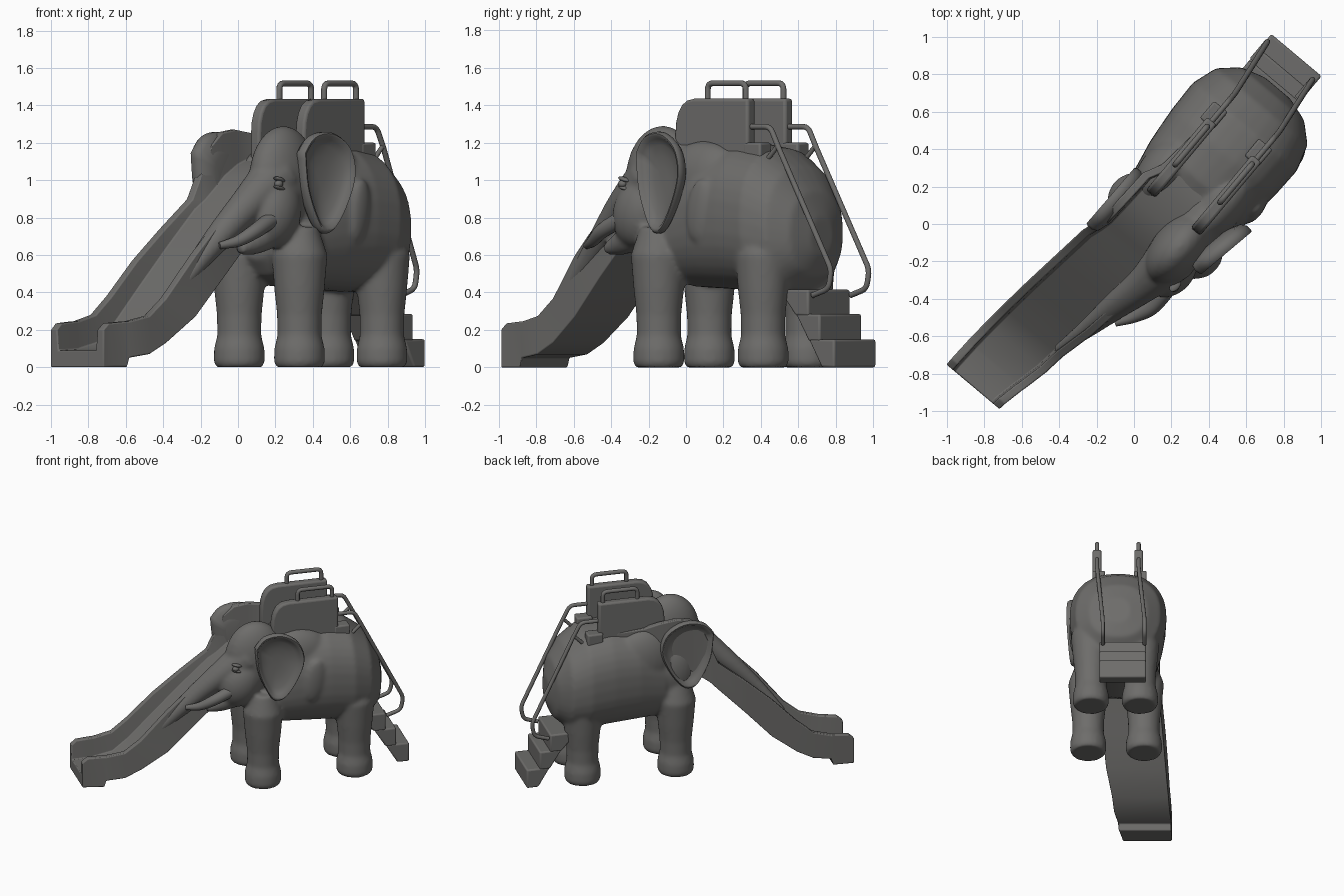
import bpy, bmesh, math
from mathutils import Vector, Matrix

cube = bpy.data.objects.get("Cube")
if cube:
    bpy.data.objects.remove(cube)

grey = bpy.data.materials.new("warm_grey")
grey.use_nodes = True
grey.diffuse_color = (0.155, 0.152, 0.146, 1)
grey.node_tree.nodes["Principled BSDF"].inputs["Base Color"].default_value = grey.diffuse_color

# The whole model runs along one diagonal: a = towards the tail, b = towards the near ear
TURN = Matrix.Rotation(math.radians(50), 3, "Z")


def P(a, b, z):
    return TURN @ Vector((a, -b, z))


def finish(name, bm, bevel=0, angle=40):
    bmesh.ops.recalc_face_normals(bm, faces=bm.faces)
    mesh = bpy.data.meshes.new(name)
    bm.to_mesh(mesh)
    bm.free()
    mesh.materials.append(grey)
    ob = bpy.data.objects.new(name, mesh)
    bpy.context.collection.objects.link(ob)
    bpy.ops.object.select_all(action="DESELECT")
    ob.select_set(True)
    bpy.context.view_layer.objects.active = ob
    if bevel:
        mod = ob.modifiers.new("soft_edges", "BEVEL")
        mod.width, mod.segments, mod.limit_method = bevel, 3, "ANGLE"
        mod.angle_limit = math.radians(35)
    bpy.ops.object.shade_smooth_by_angle(angle=math.radians(angle))
    return ob


def add_loft(bm, rings):
    """Skin closed rings of (a, b, z) points and cap both ends."""
    loops = [[bm.verts.new(P(*p)) for p in ring] for ring in rings]
    for r0, r1 in zip(loops, loops[1:]):
        for i in range(len(r0)):
            j = (i + 1) % len(r0)
            bm.faces.new((r0[i], r0[j], r1[j], r1[i]))
    bm.faces.new(loops[0])
    bm.faces.new(loops[-1])


def oval(n=28, power=1.0):
    pts = []
    for i in range(n):
        c, s = math.cos(math.tau * i / n), math.sin(math.tau * i / n)
        pts.append((math.copysign(abs(c) ** power, c), math.copysign(abs(s) ** power, s)))
    return pts


def add_blob(bm, centre, radii, tilt=0):
    local = Matrix.Rotation(tilt, 3, "Y") @ Matrix.Diagonal(radii)
    made = bmesh.ops.create_uvsphere(bm, u_segments=28, v_segments=18, radius=1)
    for v in made["verts"]:
        v.co = P(*(Vector(centre) + local @ v.co))


def prism(name, outline, b0, b1, bevel):
    """Extrude an (a, z) outline across the width."""
    bm = bmesh.new()
    add_loft(bm, [[(a, b, z) for a, z in outline] for b in (b0, b1)])
    return finish(name, bm, bevel)


def smooth_path(points, steps=6):
    """Interpolate a list of tuples as a Catmull-Rom path."""
    v = [Vector(p) for p in points]
    v = [v[0]] + v + [v[-1]]
    out = []
    for p0, p1, p2, p3 in zip(v, v[1:], v[2:], v[3:]):
        for k in range(steps):
            t = k / steps
            out.append(p1 + (p2 - p0) * t / 2 + (2 * p0 - 5 * p1 + 4 * p2 - p3) * t * t / 2
                       + (3 * p1 - p0 - 3 * p2 + p3) * t ** 3 / 2)
    return out + [v[-1]]


def add_taper(bm, points):
    """Round tapered limb through (a, b, z, radius)."""
    spots = smooth_path([p[:3] for p in points])
    sizes = smooth_path([(p[3], 0, 0) for p in points])
    rings = []
    for i, (c, size) in enumerate(zip(spots, sizes)):
        t = spots[min(i + 1, len(spots) - 1)] - spots[max(i - 1, 0)]
        q = t.to_track_quat("Z", "Y")
        rings.append([c + q @ Vector((x, y, 0)) * size.x for x, y in oval(16)])
    add_loft(bm, rings)


def rail(name, points, radius=0.015):
    """Bent tube with rounded corners."""
    pts = [Vector(p) for p in points]
    path = [pts[0]]
    for p, c, n in zip(pts, pts[1:], pts[2:]):
        r = min(0.035, (p - c).length * 0.45, (n - c).length * 0.45)
        s, e = c + (p - c).normalized() * r, c + (n - c).normalized() * r
        path += [s.lerp(c, t).lerp(c.lerp(e, t), t) for t in (0, 0.25, 0.5, 0.75, 1)]
    path.append(pts[-1])
    rings = []
    for i, c in enumerate(path):
        t = path[min(i + 1, len(path) - 1)] - path[max(i - 1, 0)]
        side = Vector((0, 1, 0))
        up = t.cross(side).normalized()
        rings.append([c + (side * x + up * y) * radius for x, y in oval(10)])
    bm = bmesh.new()
    add_loft(bm, rings)
    return finish(name, bm)


# Elephant: trunk, head, torso and legs fused into one skin
MID = 0.12
bm = bmesh.new()
torso = [(0.0, .12, .58, .84), (.07, .22, .49, .97), (.2, .3, .43, 1.08), (.4, .34, .42, 1.18),
         (.6, .36, .41, 1.2), (.78, .365, .4, 1.17), (.92, .32, .41, 1.07), (1.01, .22, .49, .94),
         (1.05, .09, .6, .8)]
add_loft(bm, [[(a, MID + rb * x, (lo + hi) / 2 + (hi - lo) / 2 * y) for x, y in oval(36, .85)]
              for a, rb, lo, hi in torso])
for a, b in ((.1, .345), (.1, -.075), (.81, .325), (.81, -.045)):
    legs = [(.0, .125), (.03, .137), (.1, .135), (.17, .118), (.28, .12), (.42, .135), (.6, .15), (.75, .1)]
    add_loft(bm, [[(a + r * x, b + r * y, z) for x, y in oval()] for z, r in legs])
# Skull, cheek, neck, shoulders and a fold of skin on the flank
add_blob(bm, (.06, .265, 1.0), (.23, .14, .29))
add_blob(bm, (-.06, .3, .83), (.16, .135, .2), .4)
add_blob(bm, (.25, .27, .92), (.24, .14, .28))
add_blob(bm, (.38, .29, 1.0), (.26, .13, .21))
add_blob(bm, (.12, -.04, .82), (.19, .14, .25))
add_blob(bm, (.34, -.06, .94), (.24, .13, .25))
add_blob(bm, (.47, .452, .84), (.08, .035, .17), .15)
add_taper(bm, [(.0, .27, 1.02, .14), (-.2, .25, .88, .1), (-.4, .205, .7, .075), (-.6, .165, .5, .05),
               (-.78, .12, .29, .03)])
add_taper(bm, [(-.05, .28, .75, .11), (-.2, .28, .67, .07), (-.32, .28, .63, .03)])
body = finish("elephant_body", bm, angle=70)
mod = body.modifiers.new("fuse", "REMESH")
mod.mode, mod.voxel_size, mod.use_smooth_shade = "VOXEL", 0.014, True
mod = body.modifiers.new("blend", "SMOOTH")
mod.factor, mod.iterations = 0.5, 8

# Slide chute: a, left, right, underside, floor, left rim, right rim
chute = [(-1.22, -.285, .085, 0, .09, .2, .2), (-1.18, -.285, .09, 0, .09, .235, .235),
         (-1.06, -.28, .115, 0, .095, .245, .245), (-1.045, -.28, .12, .05, .1, .245, .245),
         (-.91, -.27, .15, .07, .13, .28, .275), (-.79, -.26, .165, .13, .23, .38, .37),
         (-.6, -.24, .21, .27, .43, .57, .6), (-.4, -.215, .24, .48, .64, .74, .8),
         (-.2, -.19, .26, .68, .84, .9, .98), (-.14, -.17, .26, .74, .89, 1.05, 1.02),
         (-.08, -.155, .26, .78, .95, 1.19, 1.08), (0, -.15, .26, .84, 1.02, 1.255, 1.13),
         (.1, -.145, .26, .92, 1.08, 1.27, 1.16), (.24, -.14, .27, 1.02, 1.13, 1.25, 1.16),
         (.34, -.09, .27, 1.05, 1.15, 1.2, 1.16), (.72, -.05, .27, 1.05, 1.15, 1.16, 1.16)]
W = 0.045
bm = bmesh.new()
add_loft(bm, [[(a, l, u), (a, l, tl), (a, l + W, tl), (a, l + W + .01, f),
               (a, r - W - .01, f), (a, r - W, tr), (a, r, tr), (a, r, u)]
              for a, l, r, u, f, tl, tr in chute])
finish("slide_chute", bm, bevel=0.015)

# Ears: dished flaps with a thick rim, one on each side of the chute
outline = [(.03, 1.15), (.1, 1.235), (.23, 1.255), (.35, 1.18), (.39, 1.04), (.34, .88), (.25, .74),
           (.17, .72), (.11, .8), (.05, .96)]
edge = [p.xy for p in smooth_path([(*p, 0) for p in outline + outline[:1]], 4)[:-1]]
mid = Vector((.2, 1.02))


def ear(name, shift, stretch, start, slope, outward):
    rings = []
    for scale, depth in ((.5, -.07), (.92, -.045), (1, -.015), (1, .012), (.96, .027), (.91, .025),
                         (.84, .002), (.7, -.015), (.45, -.028), (.2, -.033)):
        ring = [mid + (p - mid) * scale for p in edge]
        rings.append([(mid.x + shift + (p.x - mid.x) * stretch, start + slope * p.x + outward * depth, p.y)
                      for p in ring])
    bm = bmesh.new()
    add_loft(bm, rings)
    finish(name, bm, angle=60)


ear("near_ear", -.01, 1, .415, .175, 1)
ear("far_ear", -.175, 1.13, -.17, .015, -1)

# Tusk, and an eye with lids
bm = bmesh.new()
add_taper(bm, [(-.15, .36, .79, .045), (-.28, .36, .73, .04), (-.38, .32, .675, .031),
               (-.47, .265, .65, .018)])
finish("tusk", bm)
bm = bmesh.new()
add_blob(bm, (-.12, .385, .98), (.025, .022, .02))
finish("eye", bm)
for label, dz in (("upper_eyelid", .024), ("lower_eyelid", -.022)):
    bm = bmesh.new()
    add_blob(bm, (-.11, .38, .98 + dz), (.04, .024, .012), .25)
    finish(label, bm)

# Side panels, grab handles, ladder rails
panel = [(.18, 1.06), (.18, 1.25), (.185, 1.31), (.2, 1.36), (.225, 1.4), (.26, 1.425), (.31, 1.435),
         (.69, 1.435), (.69, 1.06)]
for side, b, foot in (("near", .278, .235), ("far", -.035, -.08)):
    prism(side + "_panel", panel, b - .033, b + .033, .015)
    rail(side + "_grab_handle", [(.385, b, 1.41), (.385, b, 1.517), (.65, b, 1.517), (.65, b, 1.41)], .016)
    rail(side + "_ladder_rail", [(.66, b, 1.285), (.82, b, 1.285), (.88, b, 1.17), (1.21, foot, .52),
                                 (1.19, foot, .42), (1.08, foot, .385)])
    rail(side + "_rail_brace", [(.87, b, 1.18), (.78, b, 1.09)], .013)
    prism(side + "_top_block", [(.66, 1.05), (.66, 1.2), (.78, 1.2), (.78, 1.05)], b - .06, b + .035, .012)

# Steps at the tail, with a slanted underside
for i, (low, high, front, lo, hi) in enumerate(((1.16, 1.07, 1.25, 0, .15), (1.07, .98, 1.15, .14, .285),
                                                (.98, .86, 1.07, .275, .415))):
    prism("step_%d" % (i + 1), [(low, lo), (front, lo), (front, hi), (high, hi)], -.09, .26, .012)
